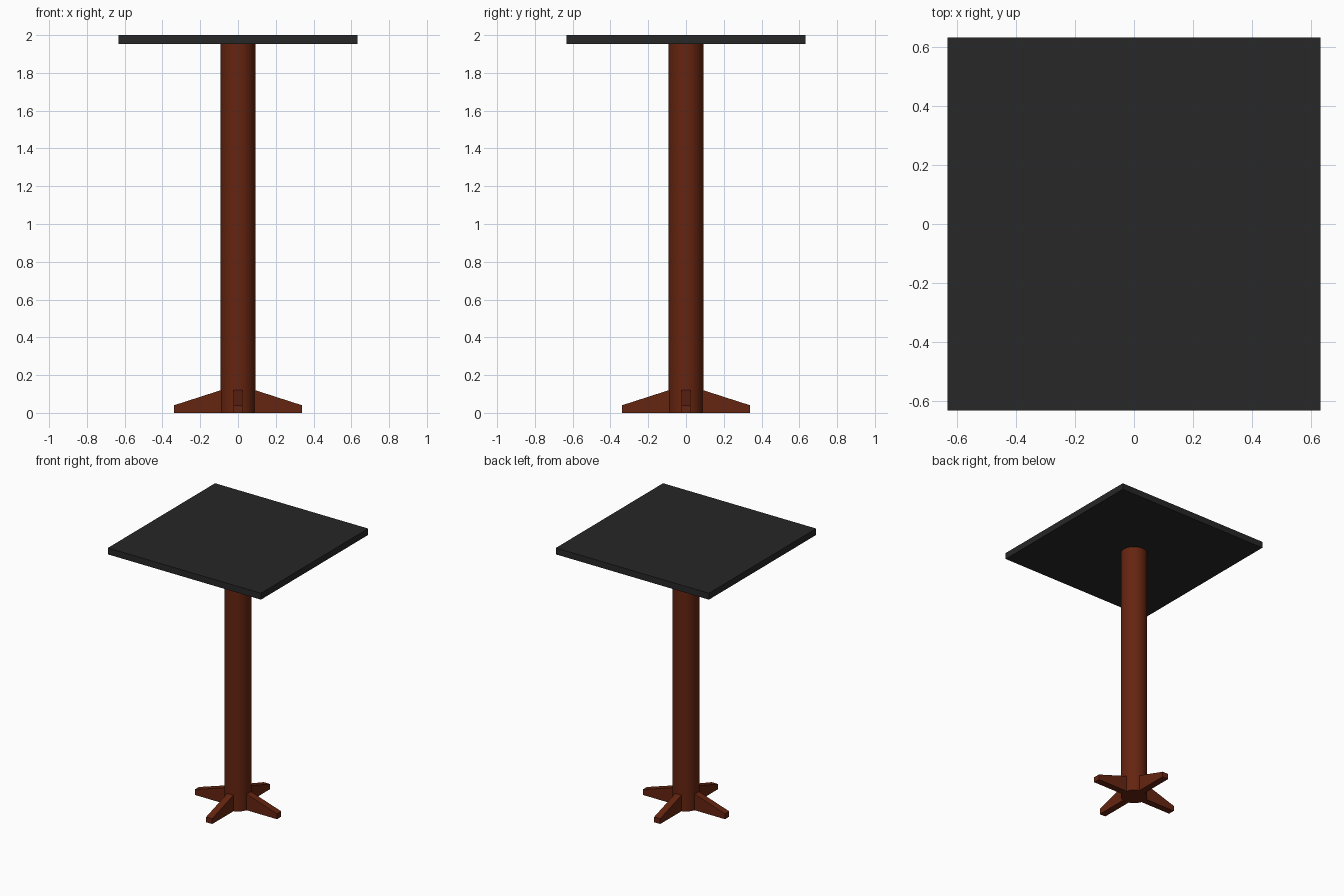
import bpy, bmesh, math
from mathutils import Matrix

if "Cube" in bpy.data.objects:
    bpy.data.objects.remove(bpy.data.objects["Cube"])


def material(name, rgb):
    m = bpy.data.materials.new(name)
    m.diffuse_color = (*rgb, 1)
    m.use_nodes = True
    m.node_tree.nodes["Principled BSDF"].inputs["Base Color"].default_value = m.diffuse_color
    return m


wood = material("red_brown_wood", (0.13, 0.018, 0.005))
black = material("black_top", (0.02, 0.02, 0.02))

# Square table top
bpy.ops.mesh.primitive_cube_add(size=1, location=(0, 0, 1.976))
top = bpy.context.object
top.name = "table_top"
top.scale = (1.266, 1.266, 0.048)
top.data.materials.append(black)

# Round column
bpy.ops.mesh.primitive_cylinder_add(vertices=32, radius=0.092, depth=1.952,
                                    location=(0, 0, 0.976))
column = bpy.context.object
column.name = "column"
column.data.materials.append(wood)
bpy.ops.object.shade_smooth_by_angle(angle=math.radians(40))


# Sloping feet: side profile (radius, height) extruded across the width
def foot(name, angle, half_width=0.025):
    profile = [(0.085, 0), (0.34, 0), (0.34, 0.04), (0.085, 0.122)]
    bm = bmesh.new()
    face = bm.faces.new([bm.verts.new((r, -half_width, z)) for r, z in profile])
    ext = bmesh.ops.extrude_face_region(bm, geom=[face])
    verts = [v for v in ext["geom"] if isinstance(v, bmesh.types.BMVert)]
    bmesh.ops.translate(bm, verts=verts, vec=(0, 2 * half_width, 0))
    bmesh.ops.recalc_face_normals(bm, faces=bm.faces)
    bm.transform(Matrix.Rotation(angle, 4, 'Z'))
    mesh = bpy.data.meshes.new(name)
    bm.to_mesh(mesh)
    bm.free()
    mesh.materials.append(wood)
    bpy.context.collection.objects.link(bpy.data.objects.new(name, mesh))


for i, side in enumerate(("right", "back", "left", "front")):
    foot(side + "_foot", i * math.pi / 2)
